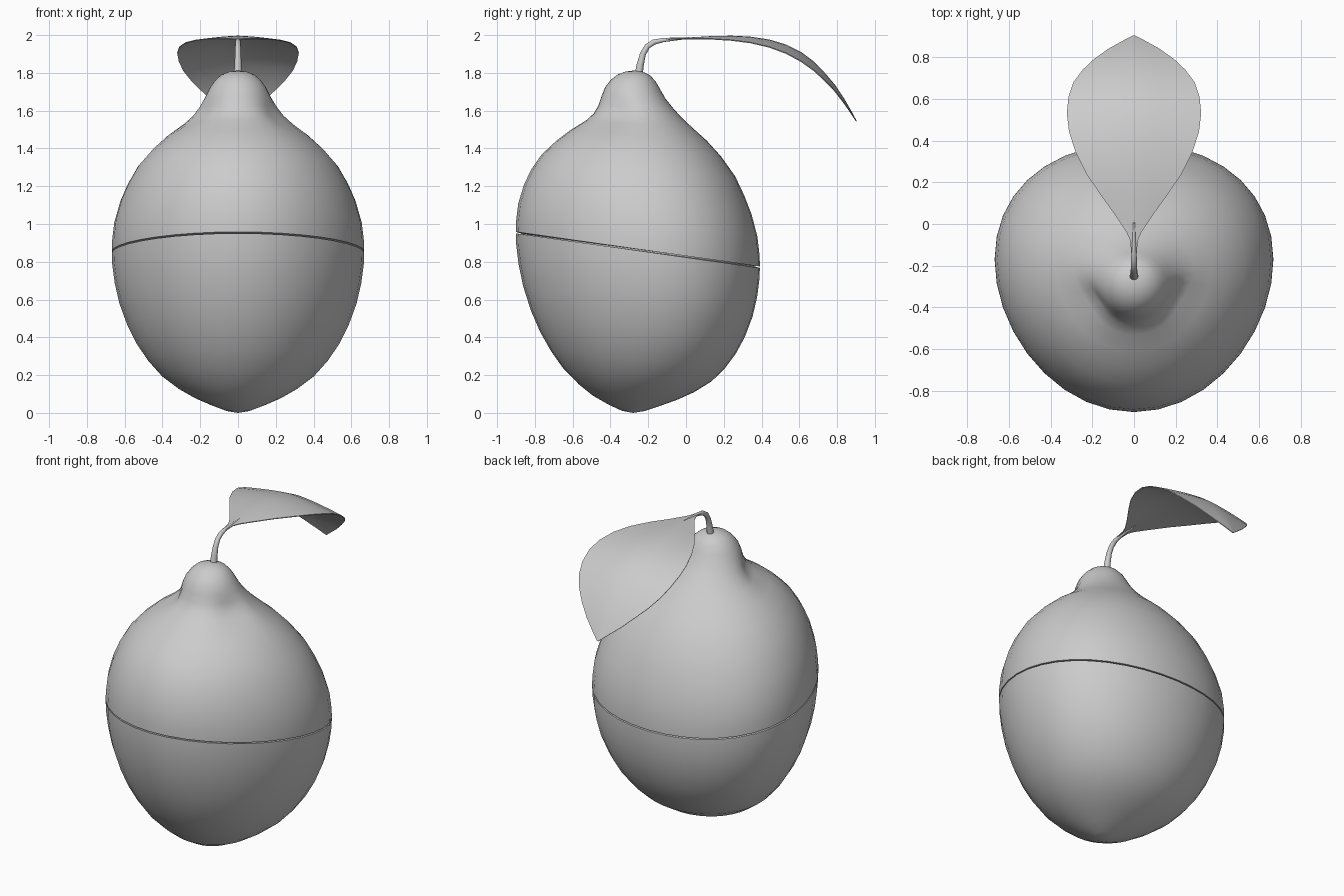
import bpy, bmesh, math

SEGS = 36


def finish(name, bm, angle=40):
    bmesh.ops.recalc_face_normals(bm, faces=bm.faces)
    me = bpy.data.meshes.new(name)
    bm.to_mesh(me)
    bm.free()
    ob = bpy.data.objects.new(name, me)
    bpy.context.collection.objects.link(ob)
    bpy.ops.object.select_all(action='DESELECT')
    ob.select_set(True)
    bpy.context.view_layer.objects.active = ob
    bpy.ops.object.shade_smooth_by_angle(angle=math.radians(angle))
    return ob


# Fruit body: tilted rings (height, radius, centre y), with a thin cut groove
profile = [
    (0.01, 0.06, -0.28), (0.04, 0.14, -0.275), (0.08, 0.23, -0.27),
    (0.13, 0.315, -0.262), (0.2, 0.405, -0.257), (0.28, 0.475, -0.255),
    (0.37, 0.535, -0.255), (0.47, 0.585, -0.255), (0.59, 0.628, -0.255),
    (0.70, 0.653, -0.255), (0.80, 0.666, -0.255), (0.859, 0.668, -0.255),
    (0.860, 0.64, -0.255), (0.866, 0.64, -0.255),
    (0.867, 0.668, -0.255), (0.92, 0.667, -0.255), (1.02, 0.655, -0.255),
    (1.13, 0.623, -0.255), (1.22, 0.583, -0.255), (1.31, 0.53, -0.252),
    (1.40, 0.45, -0.25), (1.47, 0.372, -0.25), (1.53, 0.29, -0.25),
    (1.575, 0.24, -0.255), (1.62, 0.205, -0.265), (1.67, 0.175, -0.278),
    (1.72, 0.15, -0.283), (1.76, 0.122, -0.28), (1.79, 0.088, -0.277),
    (1.806, 0.048, -0.275),
]
bm = bmesh.new()
rings = []
for h, r, cy in profile:
    # the neck has two dents at the front corners
    dent = 0.13 * math.exp(-((h - 1.57) / 0.07) ** 2)
    ring = []
    for i in range(SEGS):
        a = math.tau * i / SEGS
        rr = r * (1 - dent * sum(math.exp(-((a - d) / 0.4) ** 2)
                                 for d in (3.7, 5.75)))
        x, dy = rr * math.cos(a), rr * math.sin(a) * 0.967
        # egg-shaped plan: widest part sits behind the middle
        dy += 0.085 * min(r / 0.66, 1) ** 2 * math.cos(a) ** 2
        ring.append(bm.verts.new((x, cy + dy, h - 0.14 * dy * r / 0.66)))
    rings.append(ring)
for lo, hi in zip(rings, rings[1:]):
    for i in range(SEGS):
        j = (i + 1) % SEGS
        bm.faces.new((lo[i], lo[j], hi[j], hi[i]))
for ring, z, y in ((rings[0], 0.0, -0.28), (rings[-1], 1.813, -0.275)):
    tip = bm.verts.new((0, y, z))
    for i in range(SEGS):
        bm.faces.new((ring[i], ring[(i + 1) % SEGS], tip))
finish("fruit_body", bm)

# Stem: tapered tube bending back into the leaf
path = [(-0.252, 1.78, 0.022), (-0.243, 1.84, 0.019), (-0.228, 1.90, 0.016),
        (-0.205, 1.94, 0.015), (-0.17, 1.963, 0.014), (-0.12, 1.974, 0.011),
        (-0.06, 1.979, 0.008), (0.02, 1.985, 0.004)]
bm = bmesh.new()
rings = []
for k, (y, z, r) in enumerate(path):
    p, n = path[max(k - 1, 0)], path[min(k + 1, len(path) - 1)]
    t = math.atan2(n[1] - p[1], n[0] - p[0])
    rings.append([bm.verts.new((r * math.cos(a),
                                y - r * math.sin(a) * math.sin(t),
                                z + r * math.sin(a) * math.cos(t)))
                  for a in (math.tau * i / 12 for i in range(12))])
for lo, hi in zip(rings, rings[1:]):
    for i in range(12):
        j = (i + 1) % 12
        bm.faces.new((lo[i], lo[j], hi[j], hi[i]))
bm.faces.new(rings[0])
bm.faces.new(rings[-1])
finish("stem", bm, 60)

# Leaf: arched sheet given as rows (y, midrib z, half width, edge droop)
rows = [
    (-0.14, 1.974, 0.013, 0.0), (-0.08, 1.981, 0.018, 0.0),
    (-0.04, 1.984, 0.035, 0.002),
    (0.04, 1.989, 0.088, 0.008), (0.14, 1.995, 0.16, 0.014),
    (0.24, 1.997, 0.228, 0.022), (0.34, 1.992, 0.278, 0.03),
    (0.44, 1.977, 0.311, 0.038), (0.53, 1.95, 0.322, 0.044),
    (0.61, 1.91, 0.314, 0.047), (0.68, 1.858, 0.29, 0.045),
    (0.74, 1.795, 0.245, 0.038), (0.79, 1.735, 0.192, 0.03),
    (0.84, 1.66, 0.122, 0.02), (0.88, 1.59, 0.05, 0.008),
    (0.904, 1.545, 0.004, 0.0),
]
bm = bmesh.new()
us = [i / 5 for i in range(-5, 6)]
grid = [[bm.verts.new((u * w, y, z - d * abs(u) ** 1.4)) for u in us]
        for y, z, w, d in rows]
for a, b in zip(grid, grid[1:]):
    for i in range(len(us) - 1):
        bm.faces.new((a[i], a[i + 1], b[i + 1], b[i]))
bmesh.ops.recalc_face_normals(bm, faces=bm.faces)
bmesh.ops.solidify(bm, geom=bm.faces[:], thickness=0.005)
finish("leaf", bm)
